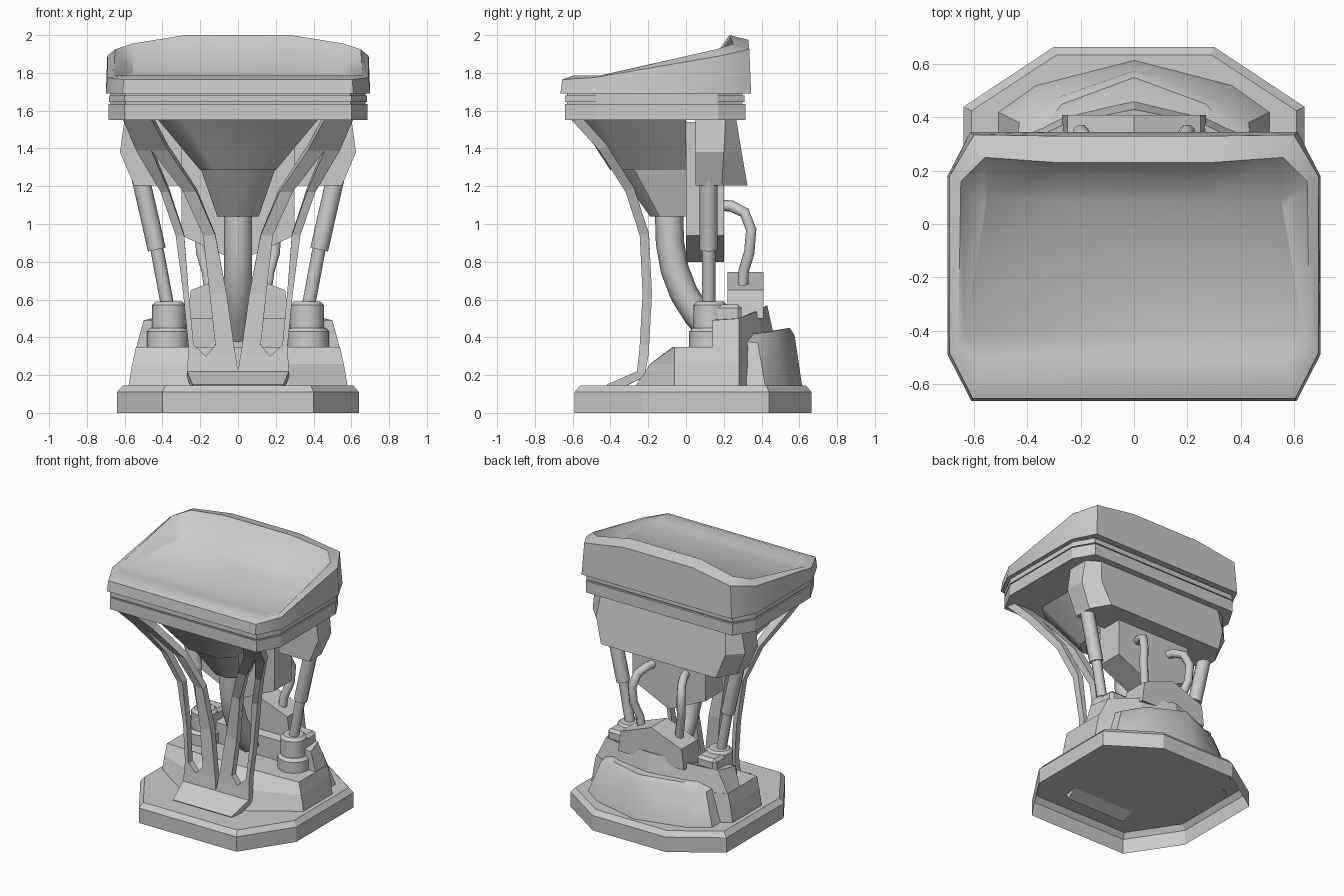
import bpy, bmesh, math
from mathutils import Vector

if "Cube" in bpy.data.objects:
    bpy.data.objects.remove(bpy.data.objects["Cube"])


def finish(name, bm, smooth=None, recalc=True):
    if recalc:
        bmesh.ops.recalc_face_normals(bm, faces=bm.faces)
    me = bpy.data.meshes.new(name)
    bm.to_mesh(me)
    bm.free()
    ob = bpy.data.objects.new(name, me)
    bpy.context.collection.objects.link(ob)
    shade(ob, smooth)
    return ob


def shade(ob, smooth):
    if smooth:
        bpy.ops.object.select_all(action='DESELECT')
        ob.select_set(True)
        bpy.context.view_layer.objects.active = ob
        bpy.ops.object.shade_smooth_by_angle(angle=math.radians(smooth))


def loft(name, rings, bottom=True, smooth=None):
    """Skin rings of right-half points (front to back), mirrored over x = 0."""
    bm = bmesh.new()
    loops = []
    for half in rings:
        full = list(half) + [(-x, y, z) for x, y, z in reversed(half) if x > 0]
        loops.append([bm.verts.new(p) for p in full])
    n = len(loops[0])
    for a, b in zip(loops, loops[1:]):
        for i in range(n):
            j = (i + 1) % n
            bm.faces.new((a[i], a[j], b[j], b[i]))
    bm.faces.new(loops[-1])
    if bottom:
        bm.faces.new(loops[0][::-1])
    return finish(name, bm, smooth)


def flat(plan, z):
    return [(x, y, z) for x, y in plan]


def tube(name, pts, r):
    cu = bpy.data.curves.new(name, 'CURVE')
    cu.dimensions = '3D'
    cu.bevel_depth, cu.bevel_resolution, cu.use_fill_caps = r, 2, True
    sp = cu.splines.new('POLY')
    sp.points.add(len(pts) - 1)
    for p, co in zip(sp.points, pts):
        p.co = (*co, 1)
    ob = bpy.data.objects.new(name, cu)
    bpy.context.collection.objects.link(ob)
    bpy.ops.object.select_all(action='DESELECT')
    ob.select_set(True)
    bpy.context.view_layer.objects.active = ob
    bpy.ops.object.convert(target='MESH')
    shade(bpy.context.view_layer.objects.active, 50)


def drum(name, x, y, z0, z1, r, bevel):
    bm = bmesh.new()
    rings = [(r, z0), (r, z1 - bevel), (r - bevel, z1)]
    loops = [[bm.verts.new((x + q * math.cos(i * math.tau / 12), y + q * math.sin(i * math.tau / 12), z))
              for i in range(12)] for q, z in rings]
    for a, b in zip(loops, loops[1:]):
        for i in range(12):
            bm.faces.new((a[i], a[(i + 1) % 12], b[(i + 1) % 12], b[i]))
    bm.faces.new(loops[-1])
    bm.faces.new(loops[0][::-1])
    finish(name, bm, 40)


def prism(name, profile, y0, y1):
    """Extrude a front (x, z) half profile along y, mirrored over x = 0."""
    loft(name, [[(x, y, z) for x, z in profile] for y in (y0, y1)])


# base plate, open underneath
loft("base_plate", [flat([(.40, -.59), (.64, -.23), (.64, .44), (.30, .665)], 0),
                    flat([(.40, -.59), (.64, -.23), (.64, .44), (.30, .665)], .11),
                    flat([(.385, -.56), (.61, -.22), (.61, .425), (.29, .635)], .145)], bottom=False)

# pedestal mound
loft("pedestal_lower", [
    flat([(.27, -.27), (.58, -.06), (.58, .28), (.30, .44), (0, .51)], .14),
    [(.25, -.19, .26), (.56, -.06, .26), (.56, .28, .26), (.29, .42, .26), (0, .49, .26)],
    flat([(.22, -.07), (.54, -.06), (.54, .28), (.28, .41), (0, .48)], .35)])
loft("pedestal_upper", [
    flat([(.26, .14), (.54, .14), (.54, .28), (.28, .41), (0, .48)], .34),
    [(.26, .14, .50), (.50, .14, .49), (.46, .28, .50), (.25, .38, .54), (0, .43, .57)]])
prism("pedestal_cap", [(0, .50), (.27, .50), (.25, .65), (0, .745)], .22, .41)
loft("rear_bulge", [
    flat([(.51, .30), (.51, .42), (.37, .52), (0, .615)], .14),
    [(.44, .30, .38), (.43, .38, .37), (.30, .47, .39), (0, .575, .41)],
    [(.34, .30, .43), (.34, .37, .42), (.27, .45, .43), (0, .55, .45)]], smooth=40)

# front forked bracket: rows of (z, y, outer edge, slot outer, slot inner, notch edge)
rows = [(.15, -.42, .24, .20, .12, 0), (.22, -.26, .27, .20, .14, 0),
        (.30, -.25, .265, .17, .17, .012), (.36, -.245, .263, .235, .12, .022),
        (.63, -.23, .29, .26, .15, .06), (.94, -.245, .33, .285, .185, .12),
        (1.17, -.32, .41, .365, .29, .22), (1.39, -.46, .54, .46, .46, .37),
        (1.555, -.61, .61, .56, .52, .46)]
bm = bmesh.new()
grid = [[bm.verts.new((x, y, z)) for x in xs] for z, y, *xs in rows]
for k, (lo, hi) in enumerate(zip(grid, grid[1:])):
    for c in range(3):
        if c != 1 or k < 2 or k == 7:
            bm.faces.new((lo[c + 1], lo[c], hi[c], hi[c + 1]))
bmesh.ops.remove_doubles(bm, verts=bm.verts, dist=.0005)
bracket = finish("front_bracket", bm, recalc=False)
mir = bracket.modifiers.new("mirror", 'MIRROR')
mir.merge_threshold = .002
sol = bracket.modifiers.new("thickness", 'SOLIDIFY')
sol.thickness, sol.offset = .05, -1

# funnel and main conduit
loft("funnel_top", [flat([(.12, -.40), (.20, -.32), (.20, 0)], 1.285),
                    flat([(.30, -.58), (.43, -.46), (.43, 0)], 1.56)], smooth=40)
loft("funnel_lower", [flat([(.05, -.19), (.11, -.14), (.11, 0)], 1.04),
                      flat([(.11, -.38), (.20, -.28), (.20, 0)], 1.30)], smooth=40)
tube("main_conduit", [(0, -.09, 1.08), (0, -.085, .90), (0, -.06, .76), (0, -.01, .63),
                      (0, .06, .52), (0, .14, .42)], .075)

# rear upper housing and hanging box
loft("rear_housing", [flat([(.55, .05), (.55, .19), (.47, .325)], 1.205),
                      flat([(.625, .05), (.625, .20), (.53, .295)], 1.38),
                      flat([(.60, .05), (.60, .21), (.51, .265)], 1.56)])
prism("hanging_box", [(0, .80), (.30, .94), (.30, 1.54), (0, 1.54)], 0, .20)

# pistons, sockets and hoses on both sides
for side, s in (("right", 1), ("left", -1)):
    tube(f"{side}_piston_rod", [(s * .37, .12, .55), (s * .435, .12, .90)], .035)
    tube(f"{side}_piston_sleeve", [(s * .43, .12, .865), (s * .515, .12, 1.24)], .048)
    drum(f"{side}_socket", s * .365, .13, .34, .59, .09, .02)
    drum(f"{side}_socket_collar", s * .37, .13, .34, .45, .113, .02)
    bm = bmesh.new()
    bmesh.ops.create_cube(bm, size=1)
    for v in bm.verts:
        v.co = Vector((v.co.x * .16 + s * .365, v.co.y * .16 + .215, v.co.z * .22 + .465))
    bmesh.ops.bevel(bm, geom=bm.edges[:], offset=.02, segments=1, affect='EDGES')
    finish(f"{side}_socket_block", bm)
    tube(f"{side}_hose", [(s * .13, .17, 1.10), (s * .15, .24, 1.095), (s * .18, .31, 1.06),
                          (s * .20, .345, .97), (s * .195, .335, .85), (s * .165, .305, .75),
                          (s * .15, .30, .64)], .03)

# console head: two trim bands and the hooded shell
loft("trim_lower", [flat([(.60, -.64), (.685, -.48), (.685, .17), (.60, .315)], z) for z in (1.55, 1.635)])
loft("trim_upper", [flat([(.595, -.63), (.675, -.475), (.675, .165), (.595, .30)], z) for z in (1.63, 1.70)])
loft("trim_ridge", [flat([(.60, -.64), (.682, -.48), (.682, .17), (.60, .31)], z) for z in (1.645, 1.68)])
loft("console_shell", [
    flat([(.61, -.665), (.70, -.49), (.70, .18), (.615, .345), (.28, .345)], 1.69),
    [(.605, -.655, 1.765), (.692, -.485, 1.775), (.692, .18, 1.89), (.60, .335, 1.925), (.28, .33, 1.975)],
    [(.59, -.60, 1.785), (.66, -.46, 1.785), (.65, .16, 1.925), (.56, .25, 1.955), (.28, .23, 2.0)],
    [(.58, -.505, 1.775), (.637, -.41, 1.775), (.56, .06, 1.80), (.55, .09, 1.80), (.28, .09, 1.80)]],
    smooth=50)
